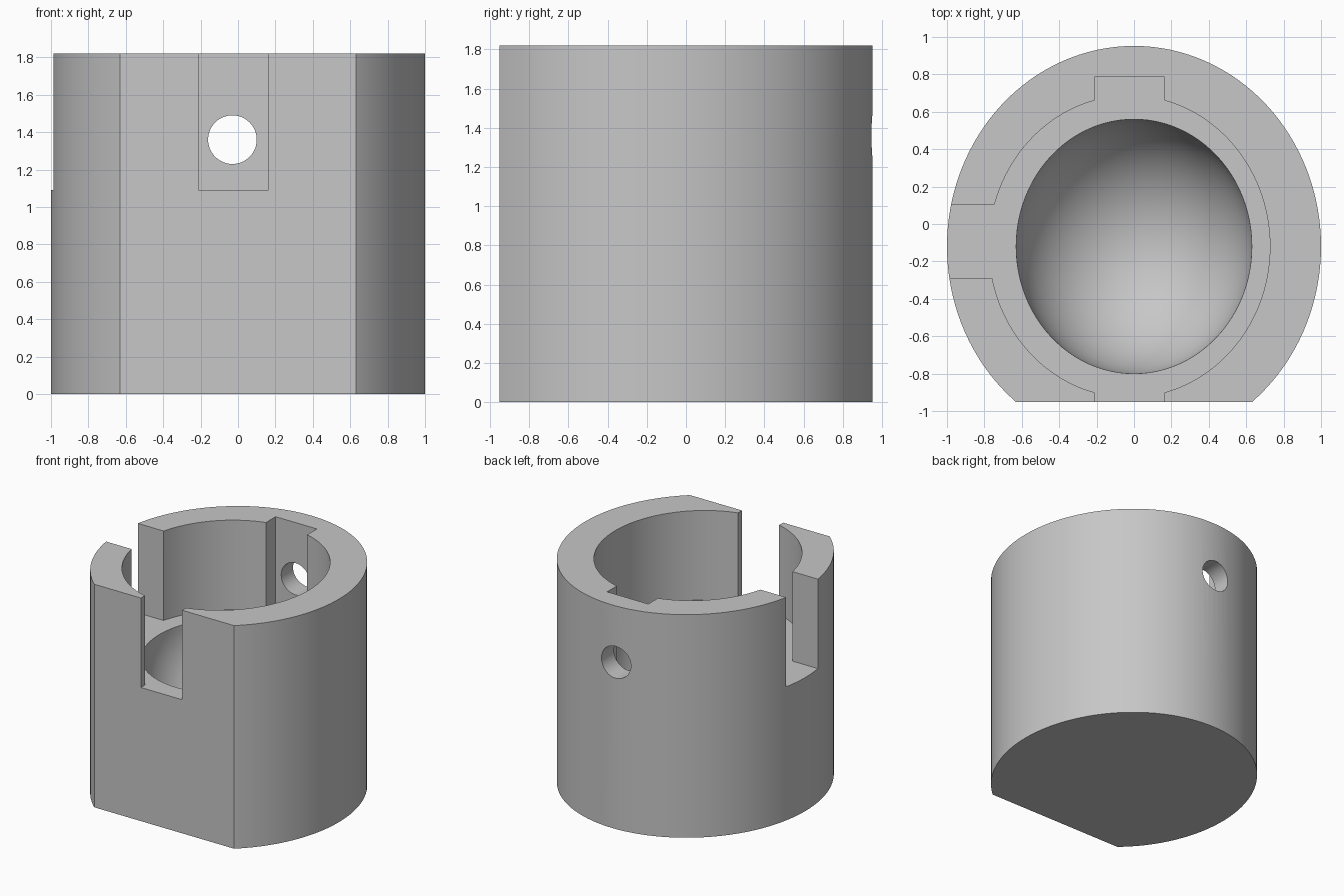
import bpy, bmesh, math
from mathutils import Matrix

if "Cube" in bpy.data.objects:
    bpy.data.objects.remove(bpy.data.objects["Cube"], do_unlink=True)

HEIGHT, FLOOR, CENTRE_Y = 1.82, 1.09, -0.12
KEY_X = -0.024

grey = bpy.data.materials.new("light grey")
grey.use_nodes = True
colour = (0.57, 0.57, 0.57, 1)
grey.diffuse_color = colour
grey.node_tree.nodes["Principled BSDF"].inputs["Base Color"].default_value = colour


def finish(bm, name):
    mesh = bpy.data.meshes.new(name)
    bm.to_mesh(mesh)
    bm.free()
    ob = bpy.data.objects.new(name, mesh)
    bpy.context.collection.objects.link(ob)
    return ob


def box(name, x0, x1, y0, y1, z0, z1):
    bm = bmesh.new()
    bmesh.ops.create_cube(bm, size=1)
    size = Matrix.Diagonal((x1 - x0, y1 - y0, z1 - z0, 1))
    place = Matrix.Translation(((x0 + x1) / 2, (y0 + y1) / 2, (z0 + z1) / 2))
    bm.transform(place @ size)
    return finish(bm, name)


def cylinder(name, centre, rx, ry, depth, segments, tilt=0):
    bm = bmesh.new()
    bmesh.ops.create_cone(bm, cap_ends=True, segments=segments,
                          radius1=1, radius2=1, depth=depth)
    bm.transform(Matrix.Translation(centre) @ Matrix.Rotation(tilt, 4, "X")
                 @ Matrix.Diagonal((rx, ry, 1, 1)))
    return finish(bm, name)


def ellipsoid(name, centre, radii):
    bm = bmesh.new()
    bmesh.ops.create_uvsphere(bm, u_segments=96, v_segments=48, radius=1)
    bm.transform(Matrix.Translation(centre) @ Matrix.Diagonal((*radii, 1)))
    return finish(bm, name)


# Oval body
body = cylinder("cup_body", (0, CENTRE_Y, HEIGHT / 2), 1, 1.072, HEIGHT, 128)
body.data.materials.append(grey)

cutters = [
    # flat front
    box("front_flat_cutter", -2, 2, -2, -0.952, -1, 3),
    # upper bore and the rounded bowl below it
    cylinder("bore_cutter", (KEY_X, CENTRE_Y, FLOOR + 0.5), 0.751, 0.806, 1, 128),
    ellipsoid("bowl_cutter", (0, CENTRE_Y, FLOOR + 0.001), (0.63, 0.68, 0.65)),
    # front slot, back keyway and right slot
    box("front_slot_cutter", -0.21, 0.162, -1.5, -0.5, FLOOR, 2.2),
    box("back_keyway_cutter", -0.21, 0.162, 0.3, 0.785, FLOOR, 2.2),
    box("right_slot_cutter", -1.5, -0.5, -0.29, 0.105, FLOOR, 2.2),
    # round hole through the back wall
    cylinder("back_hole_cutter", (-0.03, 0.9, 1.36), 0.13, 0.13, 0.8, 48, math.pi / 2),
]

bpy.ops.object.select_all(action="DESELECT")
body.select_set(True)
bpy.context.view_layer.objects.active = body
for cutter in cutters:
    cut = body.modifiers.new(cutter.name, "BOOLEAN")
    cut.operation = "DIFFERENCE"
    cut.solver = "EXACT"
    cut.object = cutter
    bpy.ops.object.modifier_apply(modifier=cut.name)
    bpy.data.objects.remove(cutter, do_unlink=True)

bpy.ops.object.shade_smooth_by_angle(angle=math.radians(30))
